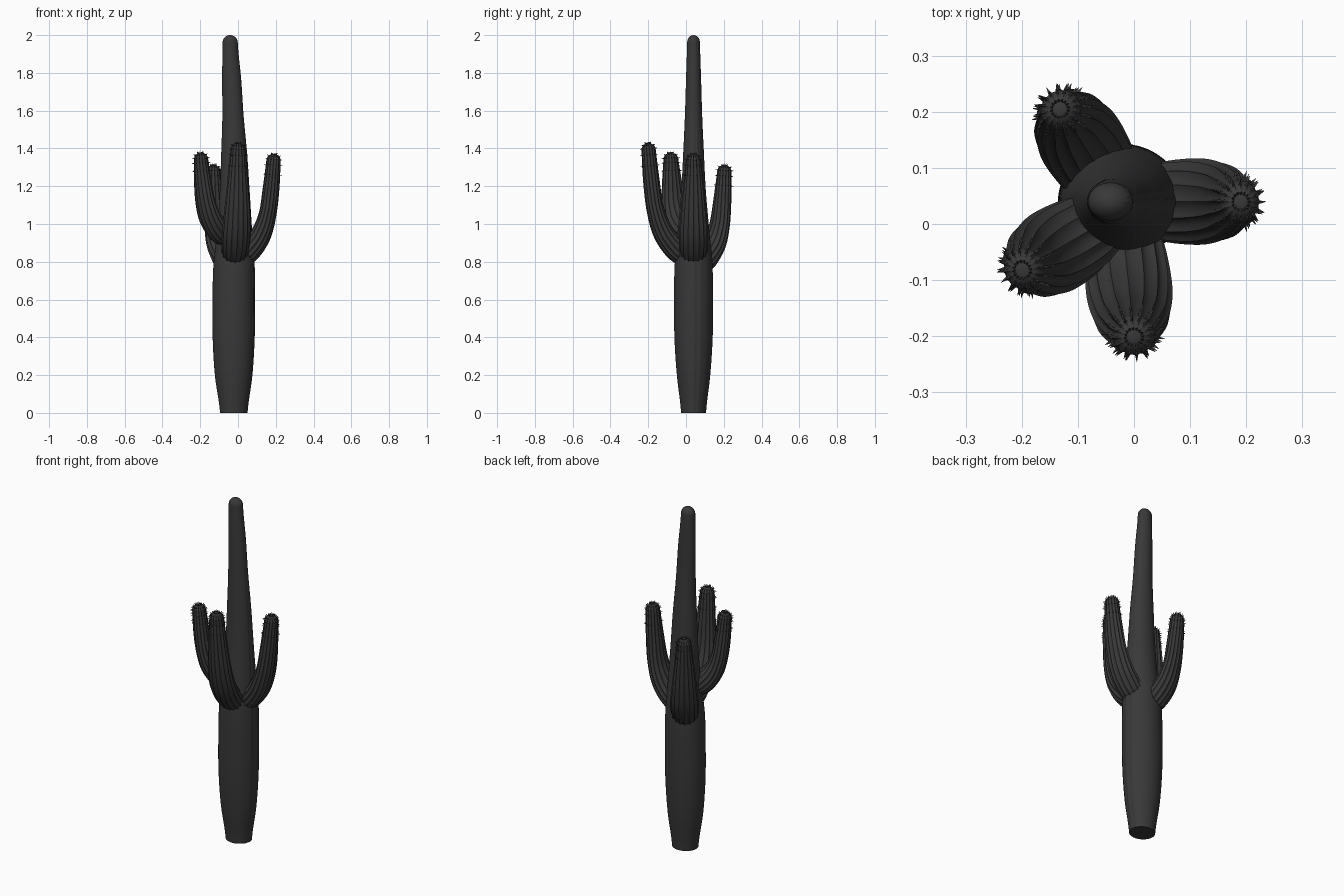
import bpy, bmesh, math
from mathutils import Vector

cube = bpy.data.objects.get("Cube")
if cube:
    bpy.data.objects.remove(cube, do_unlink=True)


def material(name, grey):
    m = bpy.data.materials.new(name)
    m.use_nodes = True
    color = (grey, grey, grey, 1)
    m.diffuse_color = color
    m.node_tree.nodes["Principled BSDF"].inputs["Base Color"].default_value = color
    return m


SKIN = material("dark charcoal", 0.04)


def spline(keys, t):
    """Smooth interpolation through evenly spaced key tuples, t in 0..1."""
    n = len(keys) - 1
    i = min(int(t * n), n - 1)
    f = t * n - i
    a, b, c, d = (Vector(keys[min(max(j, 0), n)]) for j in range(i - 1, i + 3))
    return b + 0.5 * f * (c - a + f * (2 * a - 5 * b + 4 * c - d + f * (3 * (b - c) + d - a)))


def skin_rings(bm, rings):
    """Bridge closed vertex loops and cap both ends."""
    loops = [[bm.verts.new(p) for p in ring] for ring in rings]
    count = len(loops[0])
    for low, high in zip(loops, loops[1:]):
        for i in range(count):
            j = (i + 1) % count
            bm.faces.new((low[i], low[j], high[j], high[i]))
    bm.faces.new(loops[0][::-1])
    bm.faces.new(loops[-1])


def finish(name, bm, angle):
    bmesh.ops.recalc_face_normals(bm, faces=bm.faces)
    mesh = bpy.data.meshes.new(name)
    bm.to_mesh(mesh)
    bm.free()
    mesh.materials.append(SKIN)
    ob = bpy.data.objects.new(name, mesh)
    bpy.context.collection.objects.link(ob)
    bpy.ops.object.select_all(action="DESELECT")
    ob.select_set(True)
    bpy.context.view_layer.objects.active = ob
    bpy.ops.object.shade_smooth_by_angle(angle=math.radians(angle))


# Trunk: centre x, x radius, y radius at even heights, with a few fine folds on its left
TRUNK = [(-.023, .072, .066), (-.024, .098, .088), (-.024, .110, .101), (-.023, .112, .103),
         (-.022, .108, .100), (-.018, .090, .082), (-.018, .078, .065), (-.021, .068, .055),
         (-.027, .056, .046), (-.034, .050, .040), (-.042, .040, .034)]
CENTRE_Y = 0.04
bm = bmesh.new()
rings = []
STEPS, CAP, SIDES = 60, 10, 96
for k in range(STEPS + CAP):
    if k <= STEPS:
        t, shrink = k / STEPS, 1.0
        z = 1.96 * t
    else:
        a = (k - STEPS) / CAP * math.pi / 2
        t, shrink, z = 1.0, math.cos(a), 1.96 + 0.04 * math.sin(a)
    cx, rx, ry = spline(TRUNK, t)
    ring = []
    for i in range(SIDES):
        a = math.tau * i / SIDES
        fold = 1 + 0.02 * math.exp(-(math.sin(a / 2) * 5) ** 2) * math.cos(a * 16)
        ring.append((cx + rx * fold * shrink * math.cos(a),
                     CENTRE_Y + ry * fold * shrink * math.sin(a), z))
    rings.append(ring)
skin_rings(bm, rings)
finish("trunk", bm, 40)

# Arm in its own plane: outward fraction, height fraction, side radius, thickness radius
ARM = [(.10, .05, .056, .050), (.38, .13, .072, .062), (.67, .27, .077, .056),
       (.85, .46, .069, .047), (.94, .70, .055, .044), (1.0, .95, .040, .038)]
RIBS = 16


def arm(name, tip, low, high, root=(-.025, .04)):
    start, end = Vector((*root, 0)), Vector((*tip, 0))
    reach = end - start
    out = reach.normalized()
    side = Vector((-out.y, out.x, 0))

    def path(t):
        u, h, w, d = spline(ARM, t)
        return start + reach * u + Vector((0, 0, low + (high - low) * h)), w, d

    bm = bmesh.new()
    rings, thorns = [], []
    steps, sides = 44, RIBS * 6
    for k in range(steps + 9):
        t = min(k / steps, 1)
        a = max(0, k - steps) / 9 * math.pi / 2
        p, w, d = path(t)
        along = (path(min(t + .01, 1))[0] - path(min(t, .99) - .01)[0]).normalized()
        normal = side.cross(along)
        p = p + along * (0.035 * math.sin(a))
        ring = []
        for i in range(sides):
            th = math.tau * i / sides
            r = (1 - 0.09 * abs(math.sin(th * RIBS / 2)) ** 0.7) * math.cos(a) + 0.045 * (1 - math.cos(a))
            # folds run deep between the ribs
            offset = side * (w * r * math.cos(th)) + normal * (d * r * math.sin(th))
            ring.append(p + offset)
            if t > 0.85 and k % 3 == 0 and i % 6 == 0 and k < steps + 8:
                direction = (offset.normalized() * math.cos(a) + along * math.sin(a)).normalized()
                thorns.append((p + offset, direction))
        rings.append(ring)
    skin_rings(bm, rings)

    # Short thorns on the ribs near the crown
    for base, direction in thorns:
        u = direction.orthogonal().normalized() * 0.003
        v = direction.cross(u)
        foot = [bm.verts.new(base - direction * .003 + q) for q in (u, v - u, -u - v)]
        point = bm.verts.new(base + direction * 0.011)
        for i in range(3):
            bm.faces.new((foot[i], foot[(i + 1) % 3], point))
    finish(name, bm, 40)


arm("left_arm", (.188, .040), .78, 1.365)
arm("front_arm", (.000, -.198), .78, 1.425)
arm("right_arm", (-.196, -.080), .90, 1.365, (-.035, .015))
arm("back_arm", (-.130, .203), .74, 1.305)
